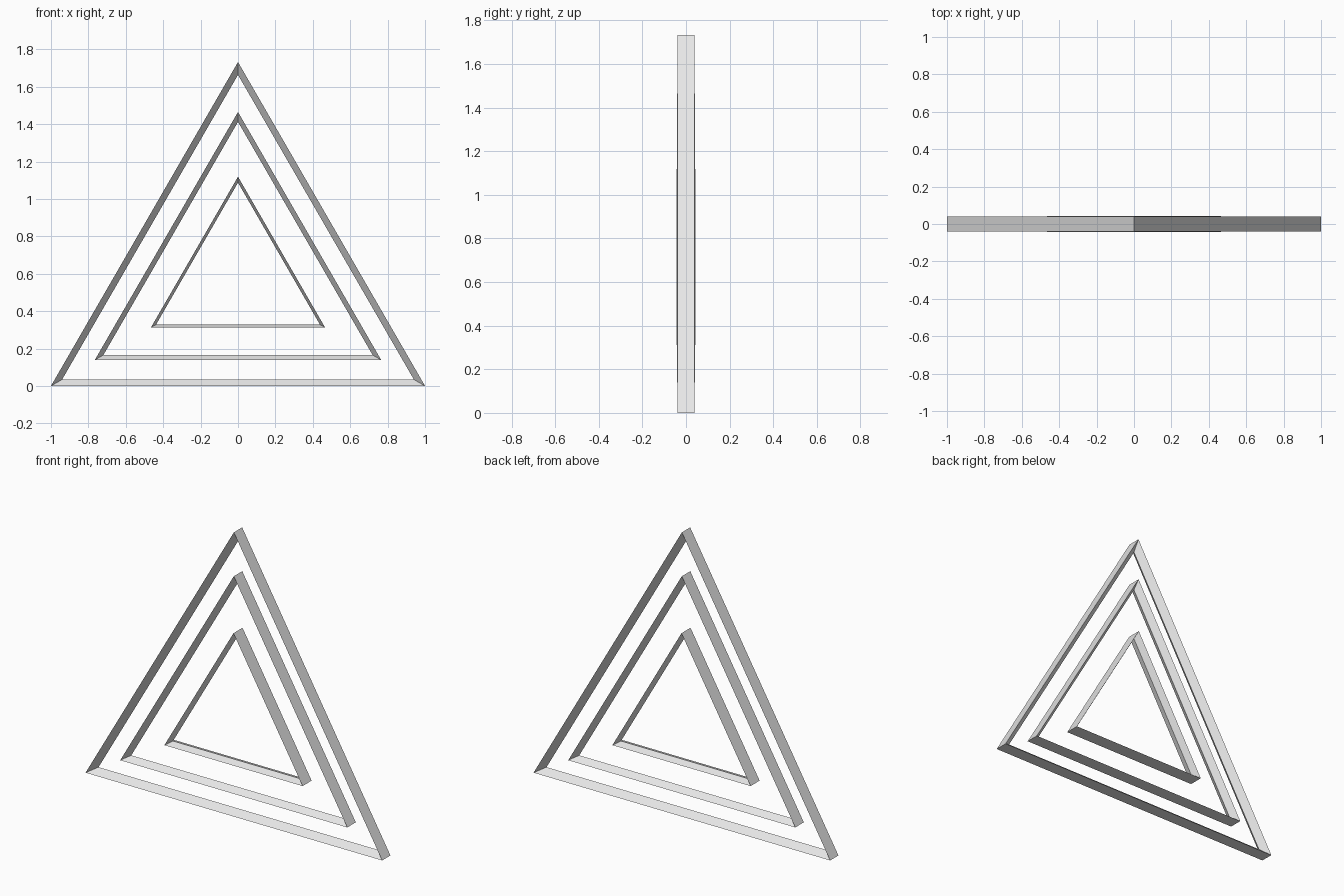
import bpy
import bmesh
from math import sin, cos, pi
from mathutils import Vector

cube = bpy.data.objects.get("Cube")
if cube:
    bpy.data.objects.remove(cube, do_unlink=True)

grey = bpy.data.materials.new("light_grey")
grey.use_nodes = True
grey.diffuse_color = (0.8, 0.8, 0.8, 1)
grey.node_tree.nodes["Principled BSDF"].inputs["Base Color"].default_value = (0.8, 0.8, 0.8, 1)


def triangle_frame(name, radius, centre_z, half_depth, inset):
    """Three-cornered ring whose wedge section is flat outside and pointed inside."""
    section = [(radius, -half_depth), (radius, half_depth), (radius - inset, 0)]
    bm = bmesh.new()
    rings = []
    for corner in range(3):
        a = pi / 2 + corner * 2 * pi / 3
        rings.append([bm.verts.new(Vector((r * cos(a), y, centre_z + r * sin(a))))
                      for r, y in section])
    for i in range(3):
        here, following = rings[i], rings[(i + 1) % 3]
        for j in range(3):
            k = (j + 1) % 3
            bm.faces.new((here[j], here[k], following[k], following[j]))
    bmesh.ops.recalc_face_normals(bm, faces=bm.faces)
    mesh = bpy.data.meshes.new(name)
    bm.to_mesh(mesh)
    bm.free()
    mesh.materials.append(grey)
    obj = bpy.data.objects.new(name, mesh)
    bpy.context.collection.objects.link(obj)
    return obj


# Nested frames, largest first
triangle_frame("outer_frame", 1.1547, 0.5774, 0.040, 0.069)
triangle_frame("middle_frame", 0.884, 0.581, 0.041, 0.053)
triangle_frame("inner_frame", 0.538, 0.581, 0.0435, 0.032)
